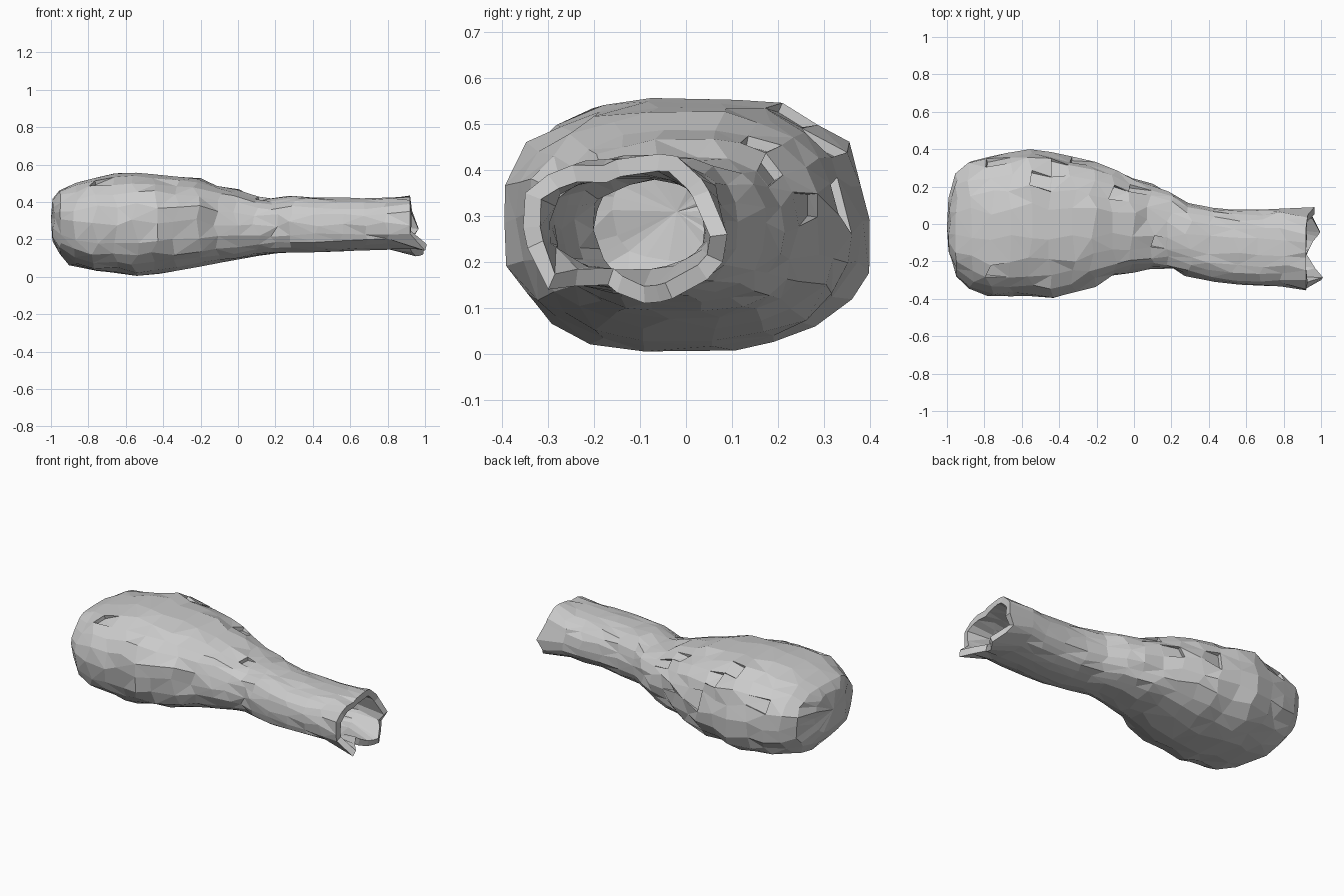
import bpy, bmesh, math, random
from mathutils import Vector

if "Cube" in bpy.data.objects:
    bpy.data.objects.remove(bpy.data.objects["Cube"])

random.seed(5)
SIDES = 22

# Stations along the tunnel: x, y min, y max, z min, z max
STATIONS = [
    (-0.985, -0.17, 0.14, 0.19, 0.42), (-0.95, -0.285, 0.275, 0.12, 0.465),
    (-0.88, -0.345, 0.335, 0.06, 0.505), (-0.77, -0.39, 0.365, 0.03, 0.53),
    (-0.66, -0.39, 0.38, 0.02, 0.555), (-0.55, -0.39, 0.405, 0.003, 0.56),
    (-0.44, -0.40, 0.385, 0.015, 0.55), (-0.33, -0.37, 0.36, 0.025, 0.54),
    (-0.22, -0.34, 0.335, 0.05, 0.53), (-0.11, -0.28, 0.29, 0.075, 0.49),
    (-0.01, -0.26, 0.245, 0.09, 0.47), (0.09, -0.245, 0.215, 0.11, 0.43),
    (0.19, -0.24, 0.175, 0.125, 0.42), (0.29, -0.28, 0.115, 0.13, 0.435),
    (0.41, -0.31, 0.09, 0.13, 0.425), (0.54, -0.325, 0.08, 0.135, 0.425),
    (0.68, -0.33, 0.08, 0.14, 0.42), (0.80, -0.335, 0.085, 0.145, 0.425),
]
# Ragged outline of the mouth (y, z, x)
MOUTH = [
    (0.09, 0.26, 0.965), (0.05, 0.355, 0.93), (-0.02, 0.43, 0.92), (-0.10, 0.43, 0.92),
    (-0.18, 0.41, 0.92), (-0.30, 0.39, 0.92), (-0.35, 0.35, 0.92), (-0.345, 0.23, 0.92),
    (-0.30, 0.14, 1.0), (-0.20, 0.165, 0.93), (-0.17, 0.15, 0.92), (-0.09, 0.11, 0.95),
    (-0.03, 0.12, 0.99), (0.08, 0.20, 0.93),
]


def spow(v, e):
    return math.copysign(abs(v) ** e, v)


def rounded_ring(x, y0, y1, z0, z1):
    # Boxy oval, roughened like rock; the four extremes keep their size
    e = 0.8
    pts = []
    for i in range(SIDES):
        a = 2 * math.pi * (i + random.uniform(-0.2, 0.2)) / SIDES
        r = 1 + random.uniform(-0.045, 0.03)
        if max(abs(math.cos(a)), abs(math.sin(a))) > 0.98:
            r = 1 + random.uniform(-0.015, 0.005)
        pts.append(Vector((
            x + random.uniform(-0.025, 0.025) * (0.3 if x < -0.9 else 1),
            (y0 + y1) / 2 + (y1 - y0) / 2 * r * spow(math.cos(a), e),
            max(0.0, (z0 + z1) / 2 + (z1 - z0) / 2 * r * spow(math.sin(a), e)))))
    return pts


def mouth_ring():
    # Resample the outline by angle so it matches the other rings
    cy, cz = -0.13, 0.275
    polar = sorted((math.atan2(z - cz, y - cy) % (2 * math.pi),
                    math.hypot(y - cy, z - cz), x) for y, z, x in MOUTH)
    first, last = polar[0], polar[-1]
    polar = [(last[0] - 2 * math.pi, *last[1:])] + polar + [(first[0] + 2 * math.pi, *first[1:])]
    corners = [p[0] for p in polar]
    pts = []
    for i in range(SIDES):
        a = 2 * math.pi * i / SIDES
        near = min(corners, key=lambda c: abs(c - a))
        if abs(near - a) < math.pi / SIDES:  # snap to the outline's corners
            a = near
        for p, q in zip(polar, polar[1:]):
            if p[0] <= a <= q[0]:
                t = (a - p[0]) / (q[0] - p[0])
                r = p[1] + t * (q[1] - p[1])
                pts.append(Vector((p[2] + t * (q[2] - p[2]),
                                   cy + r * math.cos(a), cz + r * math.sin(a))))
                break
    return pts


# Loft the outer skin
bm = bmesh.new()
rings = [[bm.verts.new(p) for p in rounded_ring(*s)] for s in STATIONS]
rings.append([bm.verts.new(p) for p in mouth_ring()])
for a, b in zip(rings, rings[1:]):
    for i in range(SIDES):
        j = (i + 1) % SIDES
        bm.faces.new((a[i], a[j], b[j], b[i]))

# Blunt closed end
tip = bm.verts.new((-1.0, -0.02, 0.31))
for i in range(SIDES):
    bm.faces.new((tip, rings[0][(i + 1) % SIDES], rings[0][i]))
bmesh.ops.recalc_face_normals(bm, faces=bm.faces)

# Sloped ledges in the upper rock: one edge of a facet sinks inward
facets = [f for f in bm.faces if -0.85 < f.calc_center_median().x < 0.15
          and f.calc_center_median().z > 0.3]
for face in random.sample(facets, 9):
    normal = face.normal.copy()
    bmesh.ops.inset_individual(bm, faces=[face], thickness=0.004, depth=0)
    for v in list(face.verts)[:2]:
        v.co -= normal * 0.022

# Irregular facets
bmesh.ops.triangulate(bm, faces=random.sample(list(bm.faces), len(bm.faces) * 2 // 3),
                      quad_method='SHORT_EDGE')
mesh = bpy.data.meshes.new("cave_tunnel")
bm.to_mesh(mesh)
bm.free()
cave = bpy.data.objects.new("cave_tunnel", mesh)
bpy.context.collection.objects.link(cave)

# Wall thickness, leaving the chamber hollow and the mouth open
wall = cave.modifiers.new("wall", 'SOLIDIFY')
wall.thickness = 0.038
wall.offset = -1
